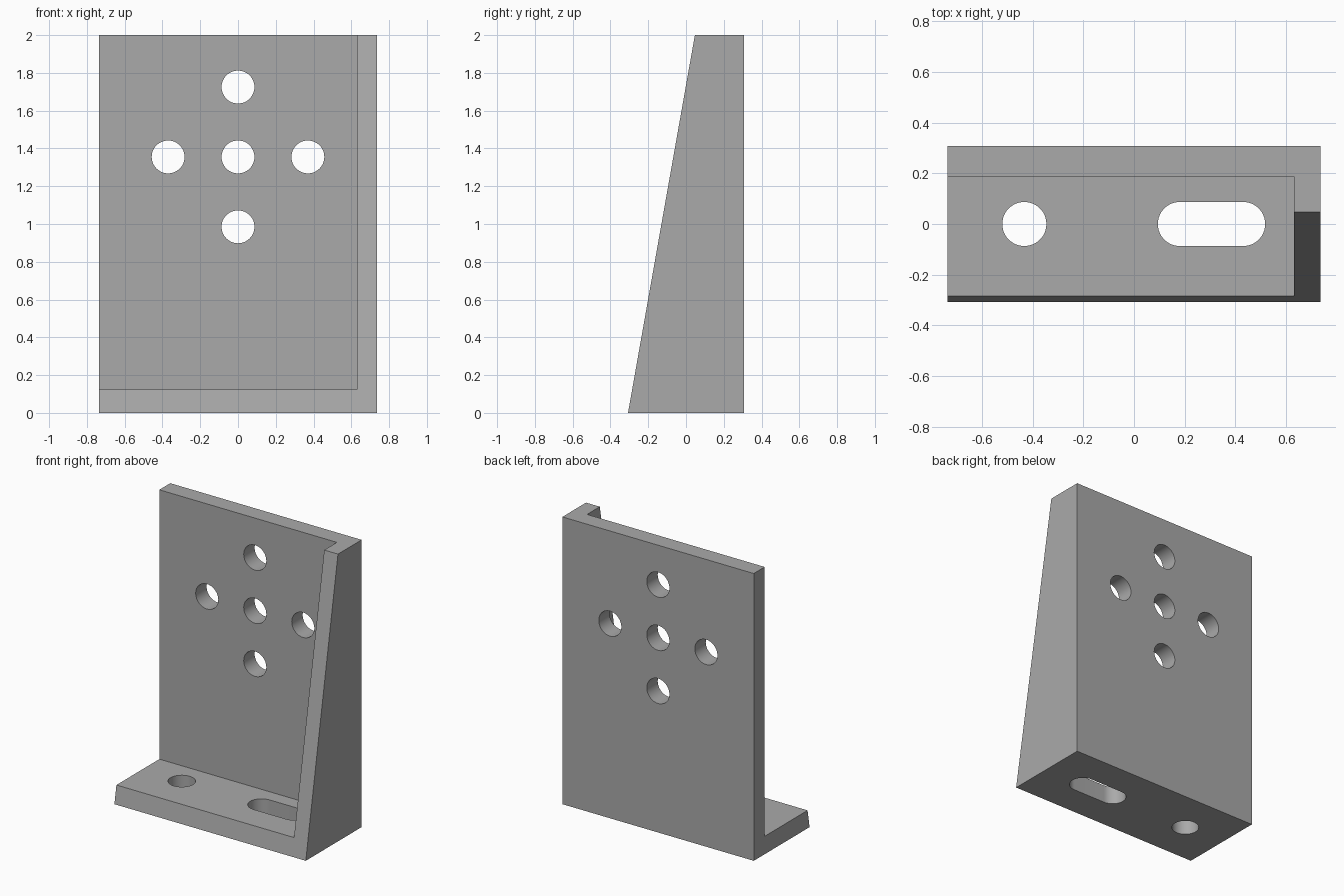
import bpy
import bmesh
from math import cos, sin, pi, radians
from mathutils import Vector

if "Cube" in bpy.data.objects:
    bpy.data.objects.remove(bpy.data.objects["Cube"], do_unlink=True)

W, D, H = 0.737, 0.307, 2.0        # half width, half depth, height
TOP_Y = 0.047                      # front edge of the rib at the top
WALL_Y, FLOOR_Z, RIB_X = 0.187, 0.125, 0.631
HOLE_R = 0.087

steel = bpy.data.materials.new("plain grey metal")
steel.use_nodes = True
grey = (0.4, 0.4, 0.4, 1)
steel.diffuse_color = grey
steel.node_tree.nodes["Principled BSDF"].inputs["Base Color"].default_value = grey


def prism(name, points, offset):
    """Solid made by sweeping a planar outline along an offset."""
    bm = bmesh.new()
    face = bm.faces.new([bm.verts.new(p) for p in points])
    swept = bmesh.ops.extrude_face_region(bm, geom=[face])["geom"]
    verts = [v for v in swept if isinstance(v, bmesh.types.BMVert)]
    bmesh.ops.translate(bm, verts=verts, vec=Vector(offset))
    bmesh.ops.recalc_face_normals(bm, faces=bm.faces)
    mesh = bpy.data.meshes.new(name)
    bm.to_mesh(mesh)
    bm.free()
    mesh.materials.append(steel)
    obj = bpy.data.objects.new(name, mesh)
    bpy.context.collection.objects.link(obj)
    return obj


def outline(cx, cy, half=0.0, steps=24):
    """Round hole, or a slot when half is above zero."""
    pts = []
    for side in (1, -1):
        for i in range(steps + (half > 0)):
            a = -pi / 2 + pi * i / steps + (pi if side < 0 else 0)
            pts.append((cx + side * half + HOLE_R * cos(a), cy + HOLE_R * sin(a)))
    return pts


def cut(target, cutter):
    cutter.hide_render = True
    mod = target.modifiers.new("cut", "BOOLEAN")
    mod.operation, mod.solver, mod.object = "DIFFERENCE", "EXACT", cutter
    bpy.context.view_layer.objects.active = target
    bpy.ops.object.modifier_apply(modifier=mod.name)
    bpy.data.objects.remove(cutter, do_unlink=True)


# Wedge-shaped block
side = [(-D, 0), (D, 0), (D, H), (TOP_Y, H)]
bracket = prism("angle_bracket", [(-W, y, z) for y, z in side], (2 * W, 0, 0))

# Pocket that leaves the back wall, the base and one side rib
pocket = [(-1, FLOOR_Z), (WALL_Y, FLOOR_Z), (WALL_Y, 3), (-1, 3)]
cut(bracket, prism("pocket_cutter", [(-1, y, z) for y, z in pocket], (1 + RIB_X, 0, 0)))

# Cross of bolt holes through the back wall
MID_Z, STEP = 1.355, 0.37
for dx, dz in ((0, 0), (1, 0), (-1, 0), (0, 1), (0, -1)):
    ring = outline(dx * STEP, MID_Z + dz * STEP)
    cut(bracket, prism("wall_hole_cutter", [(x, 0.1, z) for x, z in ring], (0, 0.4, 0)))

# Round hole and adjusting slot through the base
for cx, half in ((-0.433, 0), (0.306, 0.125)):
    ring = outline(cx, 0, half)
    cut(bracket, prism("base_hole_cutter", [(x, y, -0.1) for x, y in ring], (0, 0, 0.4)))

bpy.ops.object.select_all(action="DESELECT")
bracket.select_set(True)
bpy.context.view_layer.objects.active = bracket
bpy.ops.object.shade_smooth_by_angle(angle=radians(30))
